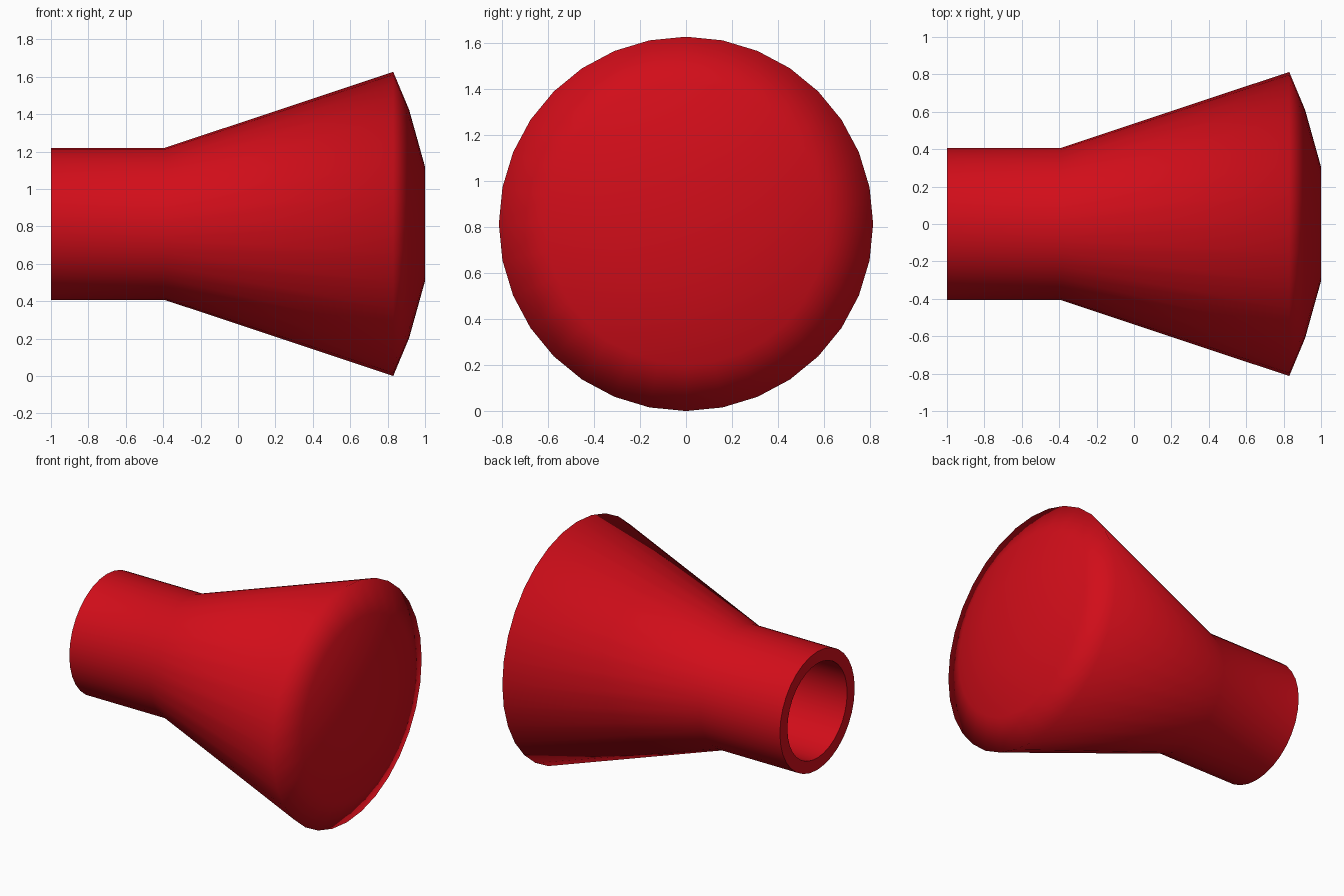
import bpy, bmesh, math

if "Cube" in bpy.data.objects:
    bpy.data.objects.remove(bpy.data.objects["Cube"])

SIDES = 32
R = 0.813  # widest radius, also the height of the axis

# Profile (x, radius): socket floor, socket wall, neck, flared cone, domed lens
profile = [(-0.39, 0.325), (-1.0, 0.325), (-1.0, 0.407), (-0.39, 0.407),
           (0.83, R), (0.915, 0.61), (1.0, 0.305)]

bm = bmesh.new()
rings = []
for x, r in profile:
    rings.append([bm.verts.new((x, r * math.sin(2 * math.pi * i / SIDES),
                                R + r * math.cos(2 * math.pi * i / SIDES)))
                  for i in range(SIDES)])
for a, b in zip(rings, rings[1:]):
    for i in range(SIDES):
        j = (i + 1) % SIDES
        bm.faces.new((a[i], a[j], b[j], b[i]))
# End caps: socket floor and lens centre
bm.faces.new(rings[0])
bm.faces.new(rings[-1])
bmesh.ops.recalc_face_normals(bm, faces=bm.faces)

mesh = bpy.data.meshes.new("spotlight_housing")
bm.to_mesh(mesh)
bm.free()
housing = bpy.data.objects.new("spotlight_housing", mesh)
bpy.context.collection.objects.link(housing)

# Red finish
red = bpy.data.materials.new("red")
red.diffuse_color = (0.64, 0.004, 0.01, 1)
red.use_nodes = True
red.node_tree.nodes["Principled BSDF"].inputs["Base Color"].default_value = red.diffuse_color
mesh.materials.append(red)

# Smooth over the flare and lens rim, sharp at the neck opening
bpy.context.view_layer.objects.active = housing
housing.select_set(True)
bpy.ops.object.shade_smooth_by_angle(angle=math.radians(88))
